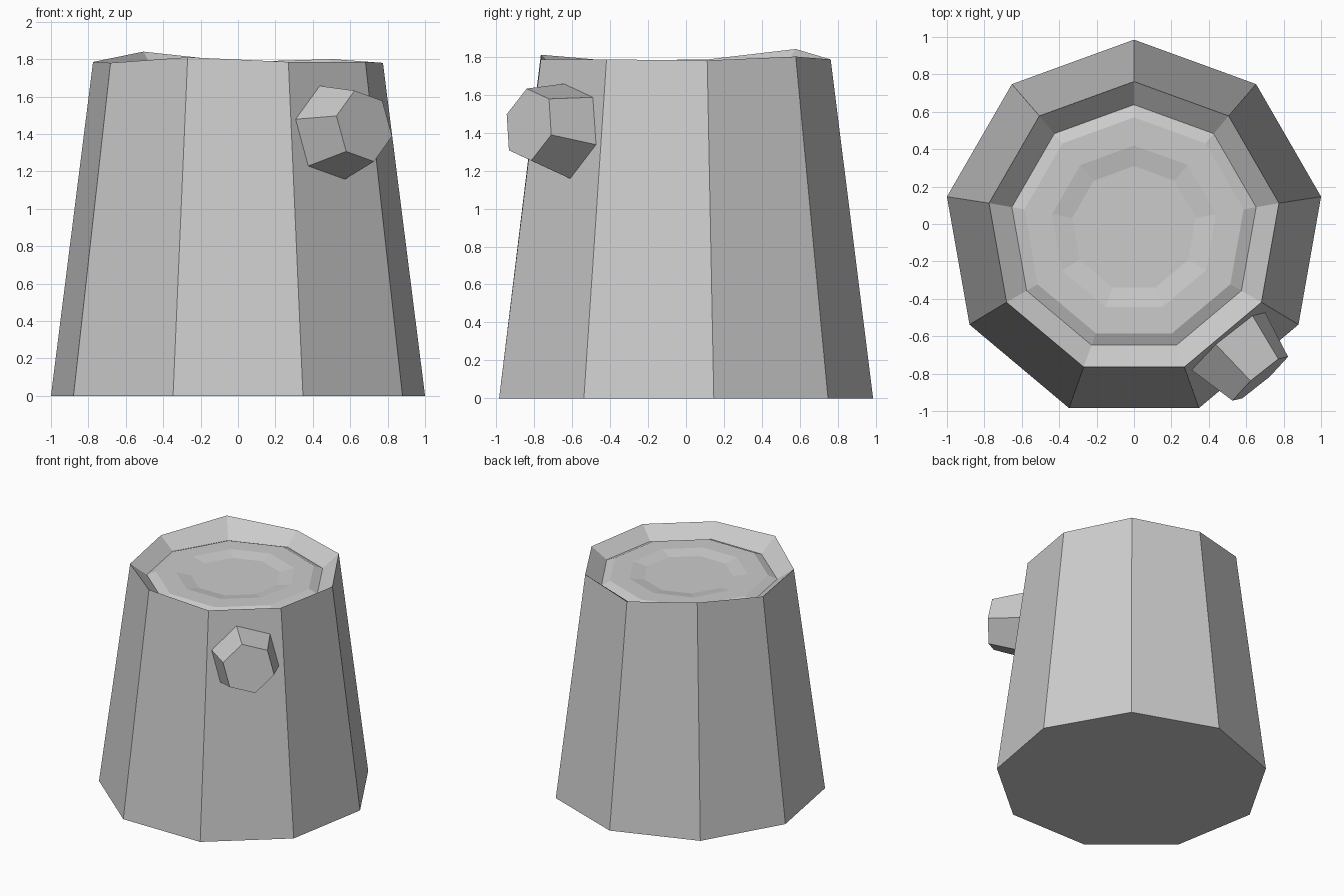
import bpy, bmesh
from math import cos, sin, radians
from mathutils import Vector, Matrix

if "Cube" in bpy.data.objects:
    bpy.data.objects.remove(bpy.data.objects["Cube"])

SIDES = 9


def ring(bm, radius, cy, heights):
    """Nine-sided loop with one vertex at the back; heights may be a number or a list."""
    if not isinstance(heights, list):
        heights = [heights] * SIDES
    return [bm.verts.new((radius * cos(radians(90 + 40 * i)),
                          cy + radius * sin(radians(90 + 40 * i)), z))
            for i, z in enumerate(heights)]


def bridge(bm, a, b):
    n = len(a)
    for i in range(n):
        j = (i + 1) % n
        bm.faces.new((a[i], a[j], b[j], b[i]))


def finish(bm, name):
    mesh = bpy.data.meshes.new(name)
    bm.to_mesh(mesh)
    bm.free()
    obj = bpy.data.objects.new(name, mesh)
    bpy.context.collection.objects.link(obj)
    return obj


# Bark: tapered trunk with an uneven rim sloping in to the cut wood
rim = [1.785, 1.84, 1.785, 1.78, 1.81, 1.785, 1.785, 1.78, 1.80]
bm = bmesh.new()
loops = [ring(bm, 1.0155, -0.03, 0), ring(bm, 0.787, -0.025, rim),
         ring(bm, 0.663, -0.025, 1.695)]
for a, b in zip(loops, loops[1:]):
    bridge(bm, a, b)
bm.faces.new(loops[0][::-1])
finish(bm, "bark")

# Cut wood: bevelled edge, flat growth ring and shallow sunken heart
bm = bmesh.new()
loops = [ring(bm, r, -0.025, z) for r, z in
         ((0.663, 1.695), (0.595, 1.725), (0.445, 1.725), (0.335, 1.705))]
for a, b in zip(loops, loops[1:]):
    bridge(bm, a, b)
bm.faces.new(loops[-1])
finish(bm, "cut_wood")

# Branch stub: tapered hexagonal prism on the front right side
base, tip = Vector((0.492, -0.612, 1.405)), Vector((0.675, -0.827, 1.442))
axis = (tip - base).normalized()
up = Vector((-0.055, -0.008, 0.188))
up = (up - axis * up.dot(axis)).normalized()
side = axis.cross(up)
frame = Matrix((side, up, axis)).transposed().to_4x4()
frame.translation = (base + tip) / 2
bm = bmesh.new()
bmesh.ops.create_cone(bm, cap_ends=True, segments=6, radius1=0.264, radius2=0.197,
                      depth=(tip - base).length,
                      matrix=frame @ Matrix.Rotation(radians(90), 4, 'Z'))
# Blender starts a circle on an axis; make sure a corner points along "up"
far = max(bm.verts, key=lambda v: (v.co - base).dot(up))
flat = (far.co - base) - axis * (far.co - base).dot(axis)
if flat.angle(up) > radians(5):
    bmesh.ops.rotate(bm, verts=bm.verts, cent=base,
                     matrix=Matrix.Rotation(radians(30), 3, axis))
finish(bm, "branch_stub")
